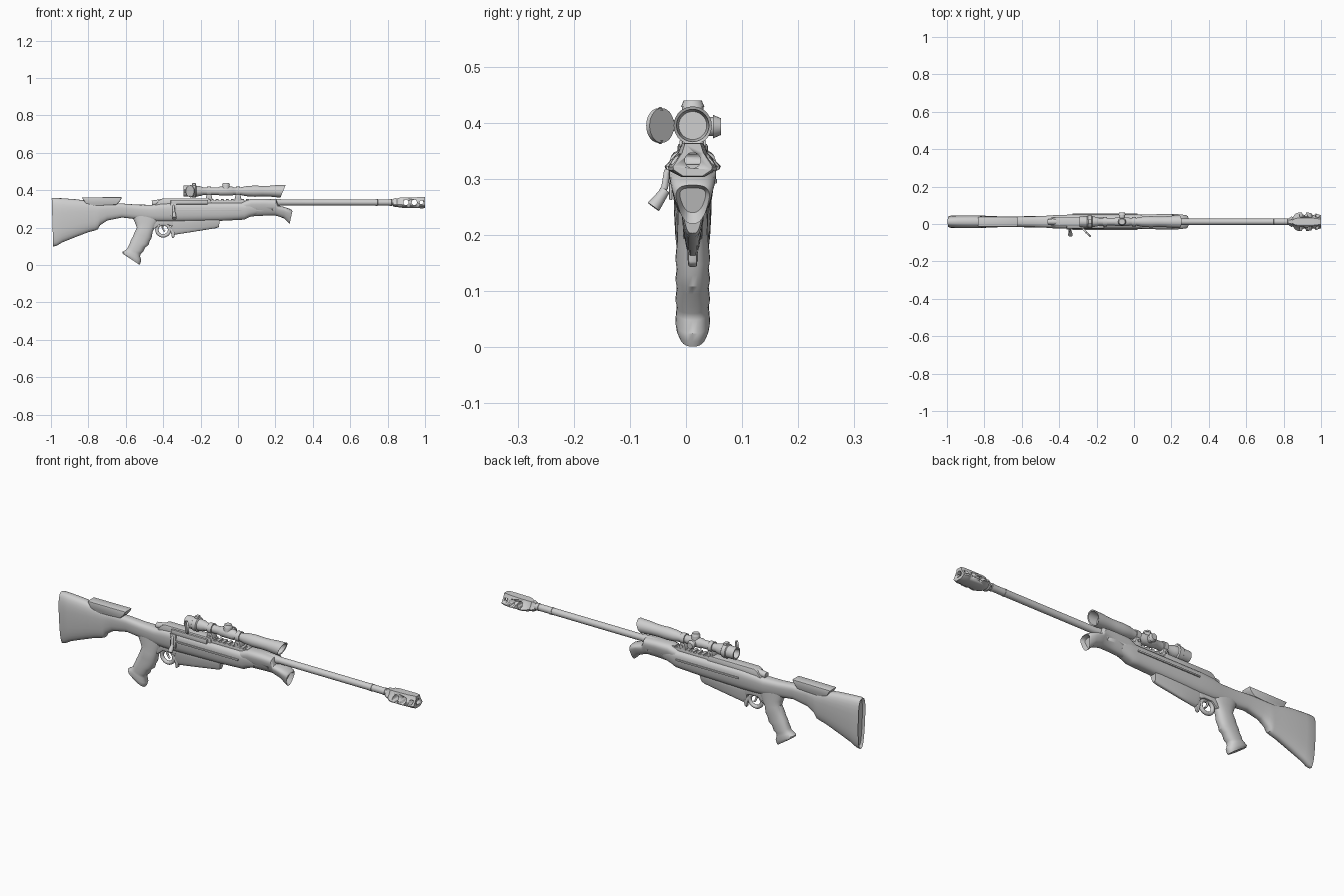
import bpy, bmesh, math
from mathutils import Vector, Matrix

YC = 0.012          # centre plane of the body
grey = bpy.data.materials.new("light_grey")
grey.diffuse_color = (0.62, 0.62, 0.62, 1)


def finish(name, bm, angle=35):
    bmesh.ops.recalc_face_normals(bm, faces=bm.faces)
    me = bpy.data.meshes.new(name)
    bm.to_mesh(me)
    bm.free()
    ob = bpy.data.objects.new(name, me)
    bpy.context.collection.objects.link(ob)
    me.materials.append(grey)
    bpy.ops.object.select_all(action='DESELECT')
    ob.select_set(True)
    bpy.context.view_layer.objects.active = ob
    bpy.ops.object.shade_smooth_by_angle(angle=math.radians(angle))
    return ob


def skin(name, rings, angle=35):
    """Bridge equal rings of points and cap both ends."""
    bm = bmesh.new()
    vs = [[bm.verts.new(p) for p in r] for r in rings]
    n = len(vs[0])
    for a, b in zip(vs, vs[1:]):
        for i in range(n):
            j = (i + 1) % n
            bm.faces.new((a[i], a[j], b[j], b[i]))
    bm.faces.new(vs[0])
    bm.faces.new(vs[-1])
    return finish(name, bm, angle)


def ring(xa, za, xb, zb, hw, k=1.0, e=2.0, n=28):
    """Rounded section spanning A to B in the side plane; k narrows the A end."""
    pts = []
    for i in range(n):
        t = 2 * math.pi * i / n
        c, s = math.cos(t), math.sin(t)
        c = math.copysign(abs(c) ** (2 / e), c)
        s = math.copysign(abs(s) ** (2 / e), s)
        f = (s + 1) / 2
        pts.append((xa + (xb - xa) * f, YC + hw * c * (k + (1 - k) * f), za + (zb - za) * f))
    return pts


def loft(name, stations, e=2.6, k=1.0):
    """Stations: x at bottom, x at top, bottom z, top z, half width."""
    return skin(name, [ring(a, zb, b, zt, w, k, e) for a, b, zb, zt, w in stations])


def lathe(name, pts, z, tilt=0.0):
    """Round part along x; points (x, radius), tilt slants the last sections."""
    return skin(name, [ring(x - (tilt if x > 0.21 else 0), z - r, x, z + r, r) for x, r in pts])


def prism(name, pts, hw, bevel=0.005, y=YC):
    """Side profile extruded across y with bevelled edges."""
    bm = bmesh.new()
    a = [bm.verts.new((x, y - hw, z)) for x, z in pts]
    b = [bm.verts.new((x, y + hw, z)) for x, z in pts]
    bm.faces.new(a)
    bm.faces.new(b)
    for i in range(len(a)):
        j = (i + 1) % len(a)
        bm.faces.new((a[i], a[j], b[j], b[i]))
    bmesh.ops.recalc_face_normals(bm, faces=bm.faces)
    if bevel:
        bmesh.ops.bevel(bm, geom=bm.edges[:], offset=bevel, segments=2, affect='EDGES', profile=0.5)
    return finish(name, bm)


def box(name, x0, x1, z0, z1, hw, bevel=0.002, y=YC):
    return prism(name, [(x0, z0), (x1, z0), (x1, z1), (x0, z1)], hw, bevel, y)


def rod(name, p, q, r1, r2=None, sides=20):
    p, q = Vector(p), Vector(q)
    bm = bmesh.new()
    rot = (q - p).to_track_quat('Z', 'Y').to_matrix().to_4x4()
    bmesh.ops.create_cone(bm, cap_ends=True, segments=sides, radius1=r1, radius2=r1 if r2 is None else r2,
                          depth=(q - p).length, matrix=Matrix.Translation((p + q) / 2) @ rot)
    return finish(name, bm)


def bent_rod(name, pts, r, cyclic=False):
    cu = bpy.data.curves.new(name, 'CURVE')
    cu.dimensions = '3D'
    cu.bevel_depth = r
    cu.bevel_resolution = 3
    cu.use_fill_caps = True
    sp = cu.splines.new('POLY')
    sp.points.add(len(pts) - 1)
    for s, p in zip(sp.points, pts):
        s.co = (*p, 1)
    sp.use_cyclic_u = cyclic
    cu.materials.append(grey)
    ob = bpy.data.objects.new(name, cu)
    bpy.context.collection.objects.link(ob)


def cut(ob, cutter):
    m = ob.modifiers.new("cut", 'BOOLEAN')
    m.operation = 'DIFFERENCE'
    m.solver = 'EXACT'
    m.object = cutter
    cutter.hide_render = True
    cutter.hide_set(True)


# stock and receiver in one flowing shell
loft("stock_body", [
    (-.978, -.985, .112, .345, .022), (-.988, -.996, .099, .357, .031), (-.968, -.985, .104, .359, .036),
    (-.94, -.94, .121, .357, .038), (-.87, -.87, .149, .352, .038), (-.80, -.80, .176, .343, .036),
    (-.765, -.765, .185, .338, .034), (-.750, -.750, .191, .337, .034), (-.738, -.738, .212, .335, .033),
    (-.70, -.70, .238, .333, .031), (-.62, -.62, .254, .329, .030),
    (-.54, -.54, .245, .323, .032), (-.46, -.46, .235, .322, .036), (-.42, -.42, .232, .330, .040),
    (-.34, -.34, .231, .335, .042), (-.10, -.10, .236, .335, .042), (.0, .0, .241, .335, .042),
    (.035, .035, .243, .335, .042), (.06, .06, .256, .335, .042), (.10, .10, .268, .33, .038)], e=2.8, k=.75)

# cheek rest
prism("cheek_rest", [(-.835, .362), (-.62, .363), (-.628, .345), (-.65, .322), (-.78, .315), (-.815, .33)], .027)

# front handguard with a downturned beak
guard = loft("handguard", [
    (.02, .02, .252, .335, .040), (.045, .045, .256, .346, .046), (.07, .07, .260, .354, .048),
    (.14, .14, .264, .354, .049), (.195, .205, .265, .351, .050), (.21, .215, .262, .318, .050),
    (.245, .25, .250, .310, .048), (.268, .285, .227, .297, .042), (.276, .291, .220, .289, .036),
    (.258, .270, .240, .284, .028)], e=2.8, k=.5)
for side in (-1, 1):
    for x in (.085, .175):
        cut(guard, rod("handguard_pocket_cutter", (x, YC + side * .041, .292),
                       (x + .03, YC + side * .07, .292), .014, .02))
    # raised seam strip along each side
    box("side_strip", -.33, .02, .292, .300, .003, .001, YC + side * .040)

# receiver top, bolt and rail
prism("receiver_top", [(-.45, .315), (-.42, .348), (-.405, .356), (-.16, .356), (-.145, .348), (-.14, .315)], .024)
rod("bolt", (-.46, YC, .33), (-.40, YC, .336), .015, .018)
box("port_cover", -.36, -.16, .325, .348, .006, .003, YC - .029)
box("rail", -.15, .07, .325, .346, .019)
for i in range(8):
    box("rail_tooth", -.146 + i * .027, -.130 + i * .027, .344, .352, .019, .0015)

# bolt handle on the near side
bent_rod("bolt_handle", [(-.345, YC - .02, .325), (-.345, YC - .046, .312), (-.343, YC - .05, .285),
                         (-.342, YC - .058, .27)], .0065)
rod("bolt_knob", (-.342, -.036, .28), (-.34, -.058, .25), .008, .0125)
box("bolt_plate", -.362, -.328, .262, .33, .003, .002, YC - .039)

# pistol grip with finger swells and a flared foot
skin("pistol_grip", [ring(*s, e=2.4) for s in (
    (-.575, .275, -.41, .255, .026), (-.550, .225, -.435, .22, .027), (-.541, .20, -.456, .178, .028),
    (-.556, .168, -.462, .146, .031), (-.562, .152, -.472, .128, .0285), (-.572, .135, -.478, .108, .031),
    (-.578, .118, -.496, .094, .0285), (-.588, .098, -.506, .072, .031), (-.592, .088, -.520, .060, .0285),
    (-.602, .080, -.524, .048, .0295), (-.619, .070, -.517, .024, .031), (-.618, .062, -.522, .010, .029),
    (-.608, .055, -.527, .001, .025))])

# trigger, thick guard and web above it
bent_rod("trigger_guard", [(-.400 + .034 * math.cos(t * math.pi / 12), YC, .188 + .032 * math.sin(t * math.pi / 12))
                           for t in range(24)], .0095, True)
prism("guard_web", [(-.465, .25), (-.34, .25), (-.352, .205), (-.375, .216), (-.42, .216), (-.445, .195),
                    (-.462, .19)], .017, .004)
bent_rod("trigger", [(-.40, YC, .22), (-.405, YC, .202), (-.398, YC, .188), (-.390, YC, .18)], .005)

# tapered magazine and its latch
loft("magazine", [(-.352, -.362, .180, .25, .018), (-.335, -.335, .163, .25, .021), (-.25, -.25, .176, .25, .023),
                  (-.12, -.12, .197, .25, .023), (-.103, -.095, .203, .25, .020)], e=3.5, k=.5)
prism("magazine_latch", [(-.37, .21), (-.335, .18), (-.34, .15), (-.352, .142), (-.358, .17)], .008, .003)

# barrel with collars
barrel = [(.10, .019), (.22, .019), (.23, .0165)]
for x in (.735, .81):
    barrel += [(x, .0165), (x + .001, .018), (x + .012, .018), (x + .013, .0165)]
lathe("barrel", barrel + [(.868, .015)], .335)

# winged muzzle brake with side ports and hooked wings
half = [(.020, .029), (.027, .012), (.050, -.014), (.048, -.020), (.024, -.032)]
section = half + [(-y, z) for y, z in reversed(half)]
brake = skin("muzzle_brake", [[(x, YC + y * s, .335 + z * h) for y, z in section] for x, s, h in (
    (.828, .40, .62), (.842, .55, .8), (.85, .5, .72), (.862, .85, .85), (.88, 1, .9),
    (.96, .95, .95), (.985, .8, 1), (1.0, .7, .95))])
for x, r in ((.898, .0145), (.942, .0145), (.981, .010)):
    cut(brake, rod("port_cutter", (x, -.08, .335), (x, .10, .335), r))
for x in (.912, .962):
    for side in (-1, 1):
        cut(brake, rod("notch_cutter", (x, YC + side * .047, .28), (x - .006, YC + side * .047, .40), .011))
cut(brake, rod("bore_cutter", (.985, YC, .333), (1.02, YC, .333), .014))

# scope body with hollow ends and a slanted hood
lathe("scope", [(-.265, .020), (-.292, .023), (-.292, .029), (-.25, .030), (-.247, .034), (-.226, .034),
                (-.222, .028), (-.20, .026), (-.185, .020), (-.105, .020), (-.098, .024), (-.03, .024),
                (-.022, .020), (.01, .020), (.045, .027), (.09, .030), (.13, .028), (.17, .029), (.20, .032),
                (.255, .034), (.253, .029), (.20, .025)], .395, .028)
for x in (-.155, .0):
    rod("scope_ring", (x - .011, YC, .395), (x + .011, YC, .395), .0255)
    prism("scope_mount", [(x - .02, .345), (x + .02, .345), (x + .011, .38), (x - .011, .38)], .019, .003)
    rod("ring_screw", (x, YC - .024, .362), (x, YC + .024, .362), .006)

# scope dials
rod("top_dial_base", (-.064, YC, .40), (-.064, YC, .428), .022, .019)
rod("top_dial", (-.064, YC, .428), (-.064, YC, .440), .021, .016)
rod("side_dial_base", (-.064, YC, .393), (-.064, YC + .04, .393), .017)
rod("side_dial", (-.064, YC + .036, .393), (-.064, YC + .05, .393), .021, .015)
box("zoom_tab", -.245, -.225, .42, .438, .012, .004)

# open eyepiece lens cap and hinge
rod("lens_cap", (-.257, -.049, .395), (-.251, -.043, .395), .031, .031, 28)
rod("cap_hinge", (-.283, YC - .032, .385), (-.283, YC - .032, .405), .005)
for z in (.362, .428):
    rod("cap_tab", (-.254, -.046, .395 + (z - .395) * .8), (-.254, -.046, z), .006, .002, 8)
